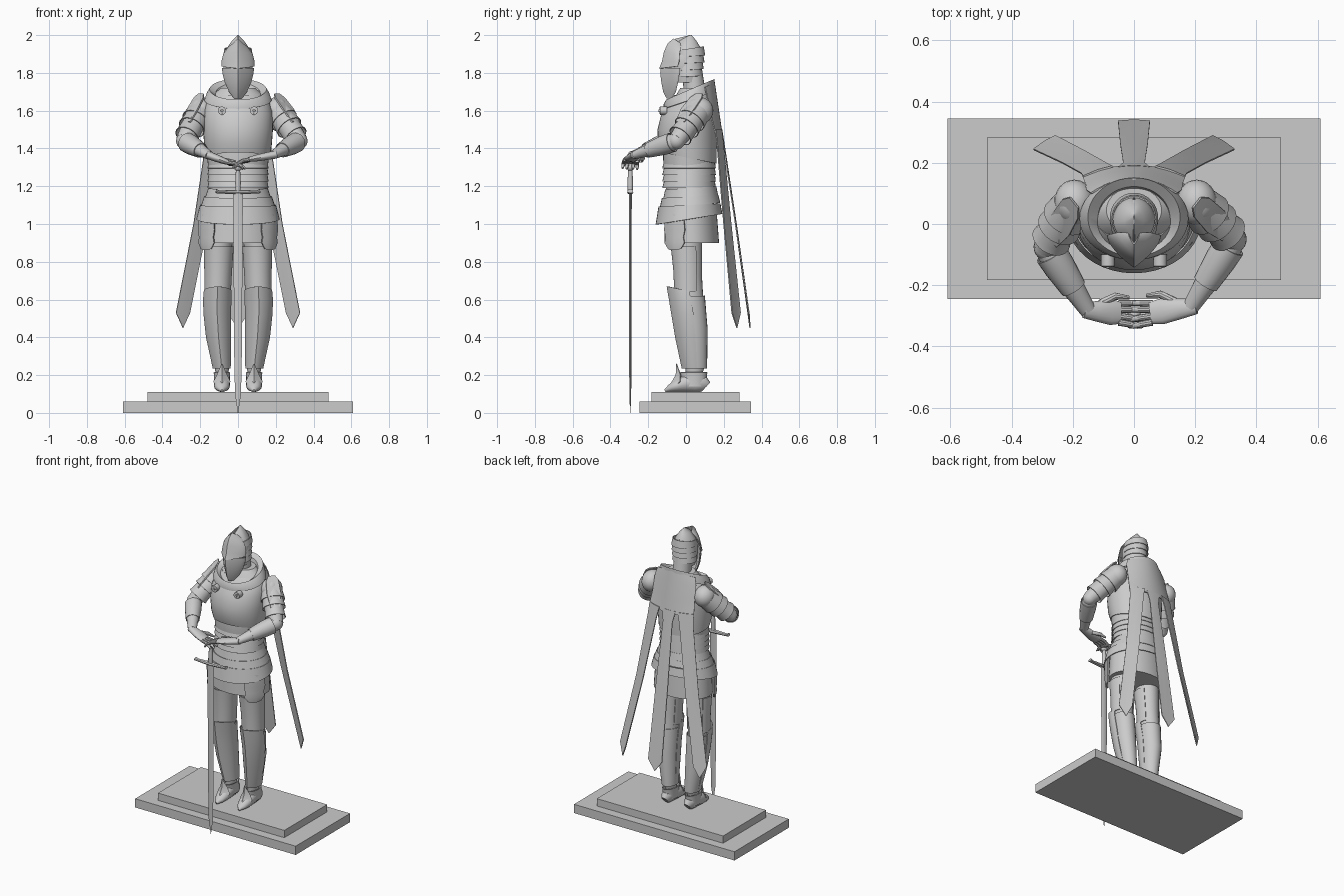
import bpy, bmesh
from math import sin, cos, pi, radians
from mathutils import Vector as V


def make(name, verts, faces, thick=0):
    me = bpy.data.meshes.new(name)
    me.from_pydata([tuple(v) for v in verts], [], faces)
    bm = bmesh.new()
    bm.from_mesh(me)
    bmesh.ops.remove_doubles(bm, verts=bm.verts, dist=0.0002)
    bmesh.ops.recalc_face_normals(bm, faces=bm.faces)
    bm.to_mesh(me)
    bm.free()
    ob = bpy.data.objects.new(name, me)
    bpy.context.collection.objects.link(ob)
    if thick:
        m = ob.modifiers.new("thickness", 'SOLIDIFY')
        m.thickness = thick
        m.offset = 0
    return ob


def skin(name, rows, closed, caps, thick=0):
    n = len(rows[0])
    verts = [p for r in rows for p in r]
    faces = []
    for i in range(len(rows) - 1):
        for j in range(n if closed else n - 1):
            k = (j + 1) % n
            faces.append((i*n + j, i*n + k, (i+1)*n + k, (i+1)*n + j))
    if caps:
        faces += [tuple(range(n)), tuple(range(len(verts) - n, len(verts)))]
    return make(name, verts, faces, thick)


def loft(name, rings, n=32, s=1, sharp=0, arc=0, caps=True, thick=0):
    """rings: (z, centre x, half width, front y, back y, back lift); arc = degrees each side of front"""
    rows = []
    for z, cx, rx, yf, yb, *t in rings:
        row = []
        for j in range(n + 1 if arc else n):
            a = radians(arc) * (2*j/n - 1) if arc else 2*pi*j/n
            c = cos(a)
            if c > 0:
                c = (1 - sharp)*c + sharp*(1 - abs(sin(a)))
            row.append((s*(cx + rx*sin(a)), (yf + yb)/2 - (yb - yf)/2*c,
                        z - (t[0] if t else 0)*c))
        rows.append(row)
    return skin(name, rows, not arc, caps and not arc, thick)


def tube(name, path, n=16, caps=True, thick=0):
    """path: (x, y, z, horizontal radius, vertical radius)"""
    pts = [V(p[:3]) for p in path]
    rows = []
    for i, p in enumerate(path):
        t = (pts[min(i+1, len(pts)-1)] - pts[max(i-1, 0)]).normalized()
        side = t.cross(V((0, 0, 1)) if abs(t.z) < .95 else V((0, 1, 0))).normalized()
        up = side.cross(t)
        rows.append([pts[i] + side*p[3]*cos(2*pi*j/n) + up*p[-1]*sin(2*pi*j/n) for j in range(n)])
    return skin(name, rows, True, caps, thick)


def ball(name, c, r):
    prof = [(c[2] + r[2]*sin(a), c[0], r[0]*cos(a), c[1] - r[1]*cos(a), c[1] + r[1]*cos(a))
            for a in [pi*(i/12 - .5) for i in range(13)]]
    return loft(name, prof, 24)


def box(name, x, y0, y1, z0, z1):
    return skin(name, [[(-x, y0, z), (x, y0, z), (x, y1, z), (-x, y1, z)] for z in (z0, z1)], True, True)


# stepped base
box("base_lower_step", .61, -.245, .345, 0, .06)
box("base_upper_step", .48, -.183, .283, .06, .11)

# torso
loft("torso", [(1.05, 0, .16, -.10, .15), (1.2, 0, .148, -.105, .148), (1.32, 0, .16, -.12, .15),
               (1.5, 0, .175, -.125, .155), (1.6, 0, .185, -.09, .15), (1.67, 0, .15, -.06, .14),
               (1.72, 0, .09, -.03, .12)], 40)
loft("breastplate", [(1.35, 0, .166, -.128, .158, -.03), (1.42, 0, .176, -.145, .16, -.01),
                     (1.5, 0, .182, -.148, .16), (1.58, 0, .18, -.128, .155), (1.64, 0, .165, -.09, .148),
                     (1.68, 0, .13, -.06, .14)], 40, caps=False, thick=.006)
for i in range(4):   # abdomen lames
    z = 1.19 + i*.035
    loft("abdomen_lame", [(z, 0, .160, -.124, .156), (z + .045, 0, .152, -.112, .15)], 40, caps=False, thick=.004)
for i in range(3):   # flared waist lames
    z, g = 1.135 - i*.045, i*.022
    loft("waist_lame", [(z - .02*(i == 2), 0, .174 + g, -.121 - g*.85, .168 + g*.5, .016 + i*.006),
                        (z + .055, 0, .155 + g, -.108 - g*.8, .158 + g*.5, .008)], 40, caps=False, thick=.005)
loft("skirt", [(.9, 0, .2, -.115, .175), (1.1, 0, .19, -.11, .16)], 40, caps=True)
loft("neck", [(1.66, 0, .06, -.01, .11), (1.82, 0, .055, -.02, .085)], 24)
loft("collar", [(1.655, 0, .175, -.115, .15, .045), (1.685, 0, .165, -.115, .15, .05),
                (1.71, 0, .15, -.105, .15, .055), (1.69, 0, .12, -.085, .125, .055),
                (1.655, 0, .105, -.07, .115, .045)], 40, caps=False, thick=.006)

# helmet
loft("helmet_skull", [(1.75, 0, .06, -.08, .08), (1.82, 0, .07, -.10, .085), (1.88, 0, .076, -.10, .09),
                      (1.93, 0, .06, -.07, .08), (1.97, 0, .032, -.035, .055), (2.0, 0, .001, .015, .03)],
     32, sharp=.4)
for i in range(4):
    z = 1.78 + i*.036
    loft("helmet_neck_lame", [(z, 0, .077, -.06, .088 + .004*i, .004), (z + .04, 0, .07, -.06, .08 + .004*i, .012)],
         32, caps=False, thick=.004)
loft("helmet_visor", [(1.665, 0, .018, -.10, -.055, .0), (1.70, 0, .045, -.118, .0), (1.75, 0, .068, -.128, .03),
                      (1.80, 0, .08, -.134, .05), (1.825, 0, .082, -.132, .055)],
     32, sharp=.75, arc=95, thick=.005)
loft("helmet_brow", [(1.835, 0, .085, -.14, .06, .012), (1.86, 0, .086, -.125, .06, .0), (1.90, 0, .076, -.115, .055, -.01),
                     (1.935, 0, .05, -.095, .045, -.02), (1.955, 0, .018, -.065, .01, -.025)],
     32, sharp=.6, arc=85, thick=.005)
skin("helmet_crest", [[(-.004, y, z), (.004, y, z), (.002, y + d, z + h), (-.002, y + d, z + h)]
                      for y, z, d, h in [(-.115, 1.87, 0, .01), (-.07, 1.9, .012, .08), (.02, 1.95, 0, .05),
                                         (.085, 1.9, 0, .03)]], True, True)

# cape: back panel that splits into three pointed strips
loft_rows = []
for z, w, yc, ye in [(1.765, .14, .147, .10), (1.68, .155, .16, .11), (1.58, .158, .175, .13), (1.48, .168, .19, .155)]:
    loft_rows.append([(w*u/6, yc + (ye - yc)*(u/6)**2, z - .04*(abs(u)/6)*(z > 1.7)) for u in range(-6, 7)])
skin("cape_back_panel", loft_rows, False, False, .006)


def strip(name, rows, s=1):
    skin(name, [[(s*xa, ya, z), (s*(xa+xb)/2, (ya+yb)/2 + .004, zm), (s*xb, yb, z)]
                for z, zm, xa, ya, xb, yb in rows], False, False, .006)


strip("cape_centre_strip", [(1.5, 1.5, -.05, .185, .05, .185), (1.42, 1.42, -.035, .198, .035, .198),
                            (1.0, 1.0, -.045, .262, .045, .262), (.52, .45, -.052, .335, .052, .335)])
for s in (-1, 1):
    strip("cape_side_strip", [(1.5, 1.5, .07, .188, .165, .155), (1.42, 1.42, .088, .197, .172, .165),
                              (1.0, 1.0, .16, .238, .235, .2), (.53, .45, .255, .288, .328, .243)], s)
    # cape clasps on the chest
    tube("cape_clasp", [(.085*s, -.10, 1.6, .022), (.085*s, -.138, 1.6, .022), (.085*s, -.14, 1.6, .014),
                        (.085*s, -.134, 1.6, .013), (.085*s, -.134, 1.6, .008), (.085*s, -.146, 1.6, .006)])

# legs
for s in (-1, 1):
    loft("leg", [(.2, .085, .032, .0, .085), (.25, .085, .04, -.005, .1), (.4, .1, .055, -.03, .108),
                 (.5, .106, .06, -.04, .105), (.63, .108, .06, -.045, .09), (.72, .105, .063, -.055, .085),
                 (.95, .1, .075, -.075, .085)], 24, s)
    loft("thigh_plate", [(.64, .108, .068, -.06, .088, .005), (.75, .105, .071, -.064, .088), (.88, .102, .077, -.078, .088)],
         24, s, arc=125, thick=.005)
    loft("greave", [(.235, .086, .045, -.02, .105), (.4, .103, .064, -.055, .112), (.52, .11, .07, -.075, .108),
                    (.6, .11, .073, -.088, .095), (.65, .108, .07, -.10, .085, -.02)], 24, s, sharp=.3, arc=105, thick=.005)
    loft("calf_plate", [(.235, .086, .045, -.01, .11), (.45, .106, .063, -.04, .112), (.62, .108, .066, -.05, .098)],
         24, s, caps=False, thick=.004)
    # armoured foot with upturned pointed instep guard
    tube("foot", [(.085*s, y, .11 + v, h, v) for y, h, v in
                  [(.108, .02, .03), (.095, .034, .042), (.05, .039, .05), (0, .042, .046), (-.05, .042, .032),
                   (-.085, .03, .02), (-.112, .005, .007)]], 20)
    loft("ankle_cuff", [(.14, .085, .04, -.03, .108), (.19, .085, .04, -.02, .108, .01), (.215, .085, .042, -.03, .112)],
         20, s, caps=False, thick=.004)
    skin("instep_guard", [[(s*.085 - w, y + w*.9, z), (s*.085, y, z + w*.1), (s*.085 + w, y + w*.9, z)]
                          for z, w, y in [(.12, .02, -.1), (.165, .044, -.07), (.2, .026, -.052), (.26, .001, -.05)]],
         False, False, .005)
    # hip guard hanging from the waist
    skin("hip_guard", [[(s*(.168 + a*w), -.06 + b*w, z + dz*abs(a)*20) for a, b in
                        [(-.045, -.052), (-.015, -.035), (.02, 0), (.04, .055)]]
                       for z, w, dz in [(1.05, .85, 0), (.97, 1, 0), (.93, .85, 0), (.9, .95, 0), (.86, .6, .01)]],
         False, False, .01)


# arms, posed separately on each side
def arm(s, shoulder, elbow, wrist):
    S, E, W = V(shoulder), V(elbow), V(wrist)

    def run(a, b, stops):
        return [(*a.lerp(b, t), r, q) for t, r, q in stops]
    ball("shoulder", S, (.066, .075, .072))
    tube("upper_arm", run(S, E, [(-.1, .05, .05), (.2, .062, .062), (.6, .055, .055), (1, .045, .045)]))
    for t, r in ((.05, .072), (.28, .069)):
        tube("shoulder_lame", run(S, E, [(t, r - .008, r - .008), (t + .22, r, r), (t + .28, r + .002, r + .002)]),
             24, False, .004)
    tube("upper_arm_cuff", run(S, E, [(.5, .057, .057), (.75, .06, .06), (.84, .064, .064)]), 24, False, .004)
    ball("elbow", E, (.043, .045, .045))
    tube("forearm", run(E, W, [(-.05, .035, .035), (.15, .047, .047), (.4, .046, .044), (.75, .034, .03), (1, .027, .022)]))
    tube("forearm_cuff", run(E, W, [(.1, .051, .051), (.3, .05, .05), (.65, .041, .038)]), 20, False, .004)
    # upright shoulder flange
    out = V((E.x - S.x, E.y - S.y, 0)).normalized()
    back = V((s*.62, .78, 0))
    skin("shoulder_flange", [[S.lerp(E, t) + out*o + back*(q*k) + V((0, 0, z)) for k in (-1, 0, 1)]
                             for t, o, q, z in [(0, .0, .022, .088), (.05, .015, .04, .075), (.3, .035, .045, .055),
                                                (.6, .04, .03, .035)]], False, False, .008)


arm(-1, (-.195, .07, 1.6), (-.285, -.075, 1.44), (-.15, -.283, 1.362))
arm(1, (.205, .07, 1.6), (.325, -.05, 1.44), (.185, -.272, 1.365))


# hands folded over the pommel
def hand(s, wrist, knuckle, reach, drop):
    W, K = V(wrist), V(knuckle)
    tube("palm", [(*W.lerp(K, t), r, q) for t, r, q in [(-.15, .025, .021), (.3, .034, .02), (.75, .042, .017), (1.05, .036, .012)]])
    for i in range(4):
        b = K + V((0, (i - 1.5)*.021, -.002*i))
        l = reach*(1 - .12*abs(i - 1.5))
        tip = -.02*(i < 2)
        tube("finger", [(b.x, b.y, b.z, .011), (b.x - s*l*.45, b.y + tip*.3, b.z - drop*.15, .0105),
                        (b.x - s*l*.8, b.y + tip*.6, b.z - drop*.55, .009), (b.x - s*l, b.y + tip*.7, b.z - drop, .005)], 10)
    m = W.lerp(K, .4)
    tube("thumb", [(m.x, m.y + .025, m.z - .005, .014), (m.x - s*.05, m.y + .05, m.z - .01, .012),
                   (m.x - s*.095, m.y + .045, m.z - .015, .006)], 10)


hand(-1, (-.15, -.283, 1.362), (-.05, -.29, 1.325), .095, .03)
hand(1, (.185, -.272, 1.365), (.06, -.29, 1.342), .095, .045)

# sword standing point down
Y = -.295
loft("sword_blade", [(z, 0, w, Y - d, Y + d) for z, w, d in
                     [(0, .001, .001), (.1, .016, .005), (.3, .02, .006), (1.17, .026, .008)]], 4)
tube("sword_guard", [(-.118, Y, 1.174, .016, .011), (-.1, Y, 1.17, .012, .008), (0, Y, 1.168, .017, .012),
                     (.1, Y, 1.17, .012, .008), (.118, Y, 1.174, .016, .011)], 8)
loft("sword_grip", [(z, 0, r, Y - r, Y + r) for z, r in [(1.165, .013), (1.22, .015), (1.29, .011)]], 12)
ball("sword_pommel", (0, Y, 1.3), (.022, .018, .02))

# bake thickness, then smooth with crisp edges
bpy.ops.object.select_all(action='SELECT')
bpy.context.view_layer.objects.active = bpy.context.selected_objects[0]
bpy.ops.object.convert(target='MESH')
bpy.ops.object.shade_smooth_by_angle(angle=radians(35))
